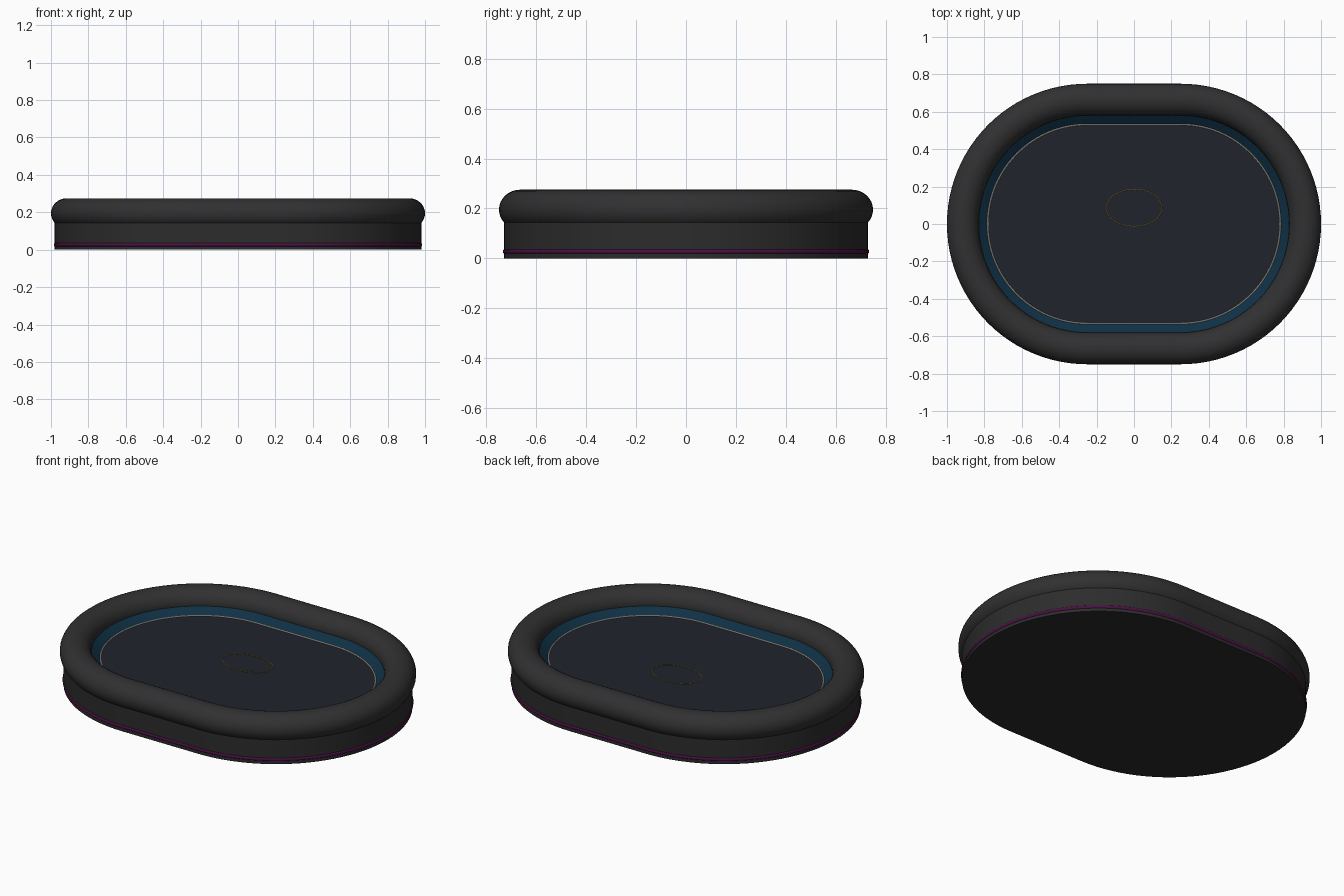
import bpy, bmesh, math

if "Cube" in bpy.data.objects:
    bpy.data.objects.remove(bpy.data.objects["Cube"])

STRAIGHT = 0.25   # half length of the straight sides
SEG = 48          # segments per rounded end


def material(name, rgb):
    m = bpy.data.materials.new(name)
    m.diffuse_color = (*rgb, 1)
    m.use_nodes = True
    m.node_tree.nodes["Principled BSDF"].inputs["Base Color"].default_value = m.diffuse_color
    return m


def stadium(r):
    pts = []
    for side, start in ((1, -math.pi / 2), (-1, math.pi / 2)):
        for i in range(SEG + 1):
            a = start + math.pi * i / SEG
            pts.append((side * STRAIGHT + r * math.cos(a), r * math.sin(a)))
    return pts


def ellipse(rx, ry, cy):
    return lambda r: [((rx + r) * math.cos(t), cy + (ry + r) * math.sin(t))
                      for t in (2 * math.pi * i / 64 for i in range(64))]


def circle(r0, z0, rr, rz, n):
    return [(r0 + rr * math.cos(2 * math.pi * i / n),
             z0 + rz * math.sin(2 * math.pi * i / n)) for i in range(n)]


def sweep(name, profile, mat, outline=stadium, closed=True, caps=False):
    """Sweep an (offset, height) profile around an outline."""
    bm = bmesh.new()
    rings = [[bm.verts.new((x, y, z)) for x, y in outline(r)] for r, z in profile]
    pairs = list(zip(rings, rings[1:]))
    if closed:
        pairs.append((rings[-1], rings[0]))
    for a, b in pairs:
        n = len(a)
        for i in range(n):
            j = (i + 1) % n
            bm.faces.new((a[i], a[j], b[j], b[i]))
    if caps:
        bm.faces.new(rings[0][::-1])
        bm.faces.new(rings[-1])
    if closed or caps:
        bmesh.ops.recalc_face_normals(bm, faces=bm.faces)
    me = bpy.data.meshes.new(name)
    bm.to_mesh(me)
    bm.free()
    ob = bpy.data.objects.new(name, me)
    bpy.context.collection.objects.link(ob)
    me.materials.append(mat)
    bpy.ops.object.select_all(action='DESELECT')
    ob.select_set(True)
    bpy.context.view_layer.objects.active = ob
    bpy.ops.object.shade_smooth_by_angle(angle=math.radians(35))
    return ob


charcoal = material("charcoal", (0.03, 0.03, 0.032))
dark = material("dark_base", (0.025, 0.025, 0.025))
navy = material("navy", (0.014, 0.017, 0.024))
blue = material("blue", (0.005, 0.03, 0.06))
purple = material("purple", (0.07, 0.005, 0.055))
cream = material("cream", (0.6, 0.55, 0.47))
gold = material("gold", (0.3, 0.2, 0.04))

# base body
sweep("base", [(0.73, 0), (0.73, 0.148)], dark, closed=False, caps=True)
# coloured trim around the foot
sweep("base_trim", circle(0.728, 0.027, 0.007, 0.009, 10), purple)
# padded rim
sweep("bolster", circle(0.665, 0.195, 0.085, 0.08, 32), charcoal)
# sloped inner liner
sweep("liner", [(0.60, 0.205), (0.532, 0.153), (0.532, 0.14), (0.60, 0.14)], blue)
# sleeping pad
sweep("pad", [(0.533, 0.14), (0.533, 0.155)], navy, closed=False, caps=True)
# piping around the pad
sweep("pad_piping", circle(0.532, 0.156, 0.004, 0.004, 8), cream)
# oval stitched ring on the pad
sweep("pad_oval", circle(0, 0.156, 0.0025, 0.0025, 8), gold, outline=ellipse(0.149, 0.099, 0.087))
